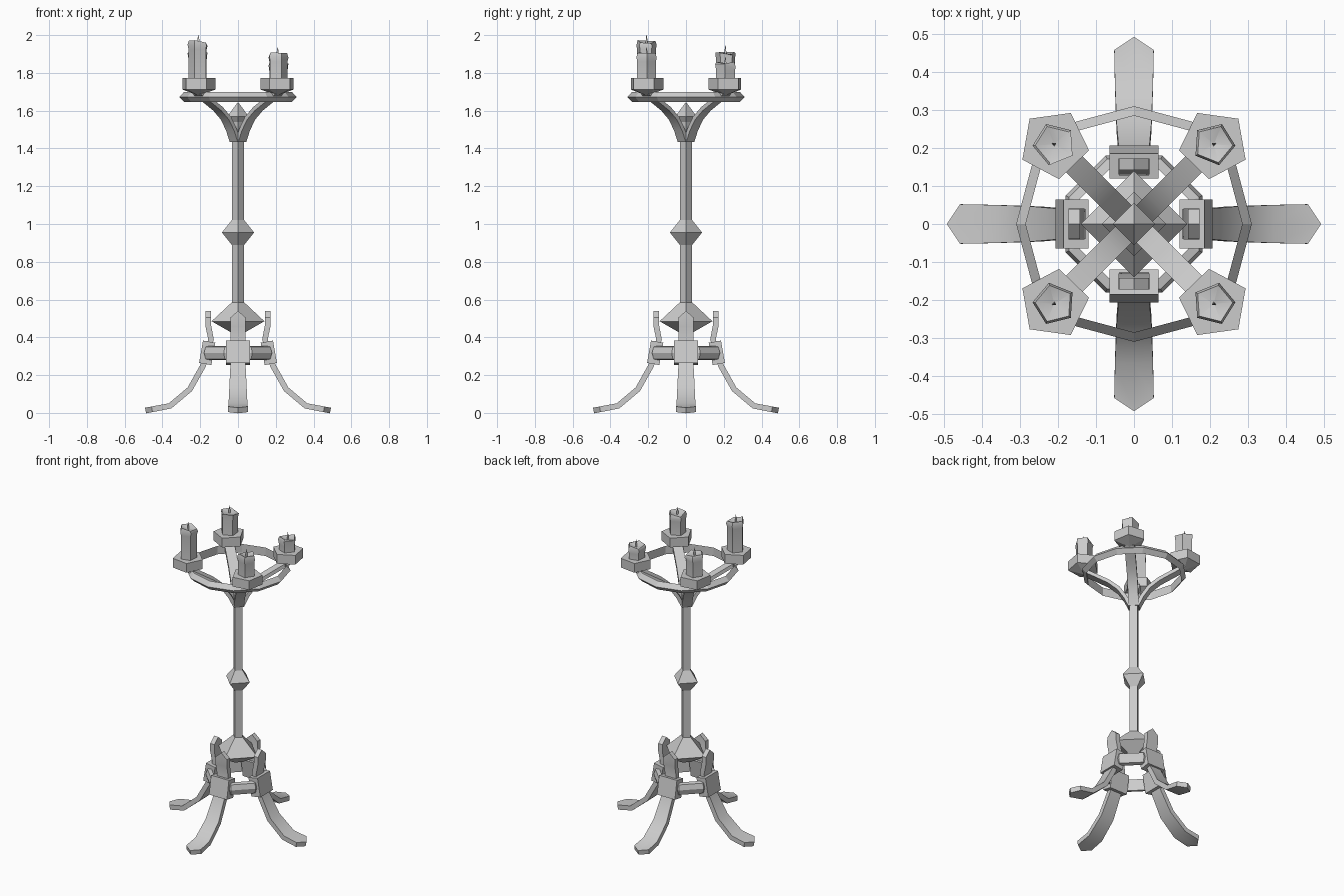
import bpy, bmesh, math, random
from mathutils import Matrix, Vector

if "Cube" in bpy.data.objects:
    bpy.data.objects.remove(bpy.data.objects["Cube"], do_unlink=True)
random.seed(4)

iron = bpy.data.materials.new("iron_grey")
iron.use_nodes = True
GREY = (0.6, 0.6, 0.6, 1)
iron.diffuse_color = GREY
iron.node_tree.nodes["Principled BSDF"].inputs["Base Color"].default_value = GREY


def finish(name, bm, matrix=None, smooth=None):
    """Turn a bmesh into a named object, optionally smooth below an angle."""
    if matrix:
        bm.transform(matrix)
    bmesh.ops.remove_doubles(bm, verts=bm.verts, dist=0.0005)
    bmesh.ops.recalc_face_normals(bm, faces=bm.faces)
    mesh = bpy.data.meshes.new(name)
    bm.to_mesh(mesh)
    bm.free()
    mesh.materials.append(iron)
    if smooth:
        mesh.shade_smooth()
        mesh.set_sharp_from_angle(angle=math.radians(smooth))
    ob = bpy.data.objects.new(name, mesh)
    bpy.context.collection.objects.link(ob)
    return ob


def lathe(profile, sides, turn=0, closed=False):
    """Spin (radius, height) points; closed joins the last point to the first."""
    bm = bmesh.new()
    rings = []
    for r, z in profile:
        rings.append([bm.verts.new((r * math.cos(a), r * math.sin(a), z))
                      for a in (math.radians(turn) + math.tau * i / sides for i in range(sides))])
    pairs = list(zip(rings, rings[1:]))
    if closed:
        pairs.append((rings[-1], rings[0]))
    else:
        bm.faces.new(rings[0])
        bm.faces.new(rings[-1])
    for low, high in pairs:
        for i in range(sides):
            j = (i + 1) % sides
            bm.faces.new((low[i], low[j], high[j], high[i]))
    return bm


def strap(path, thick, tip=0.0):
    """Flat bar along (radius, height, half width) points, with pointed ends."""
    bm = bmesh.new()
    pts = [Vector((r, 0, z)) for r, z, _ in path]
    sections = []
    last = len(pts) - 1
    for i, p in enumerate(pts):
        along = (pts[min(i + 1, last)] - pts[max(i - 1, 0)]).normalized()
        across = Vector((-along.z, 0, along.x)) * thick / 2
        point = along * tip * ((i == last) - (i == 0))
        side = Vector((0, path[i][2], 0))
        sections.append([bm.verts.new(v) for v in (
            p + across - side, p + across + point, p + across + side,
            p - across + side, p - across + point, p - across - side)])
    for a, b in zip(sections, sections[1:]):
        for i in range(6):
            j = (i + 1) % 6
            bm.faces.new((a[i], a[j], b[j], b[i]))
    for s in (sections[0], sections[-1]):
        bm.faces.new((s[0], s[1], s[4], s[5]))
        bm.faces.new((s[1], s[2], s[3], s[4]))
    return bm


def spin(degrees):
    return Matrix.Rotation(math.radians(degrees), 4, "Z")


# Square post with flared foot, middle knob and pointed finial
finish("post", lathe([(0.033, 0.45), (0.033, 1.56)], 4))
finish("post_base", lathe([(0.035, 0.425), (0.14, 0.485), (0.033, 0.585)], 4))
finish("post_knob", lathe([(0.033, 0.89), (0.085, 0.955), (0.033, 1.02)], 4))
finish("post_finial", lathe([(0.033, 1.54), (0.056, 1.57), (0.001, 1.645)], 4))

# Hoops
finish("top_hoop", lathe([(0.285, 1.645), (0.31, 1.672), (0.285, 1.7)], 12, closed=True))
finish("leg_hoop", lathe([(0.16, 0.28), (0.185, 0.285), (0.195, 0.318),
                          (0.185, 0.35), (0.16, 0.355)], 8, 22.5, closed=True))

# Legs with their clamps
LEG = [(0.157, 0.505, 0.04), (0.157, 0.46, 0.041), (0.143, 0.39, 0.04), (0.16, 0.32, 0.04),
       (0.185, 0.25, 0.04), (0.255, 0.125, 0.046), (0.36, 0.037, 0.05), (0.455, 0.019, 0.052)]
for k, place in enumerate(("left", "back", "right", "front")):
    finish("leg_" + place, strap(LEG, 0.03, 0.035), spin(90 * k), 35)
    box = bmesh.new()
    bmesh.ops.create_cube(box, size=1)
    shape = (Matrix.Translation((0.163, 0, 0.318)) @ Matrix.Rotation(math.radians(-10), 4, "Y")
             @ Matrix.Diagonal((0.066, 0.128, 0.12, 1)))
    finish("clamp_" + place, box, spin(90 * k) @ shape)

# Arms, cups and candles on the diagonals
ARM = [(0.022, 1.44, 0.03), (0.05, 1.5, 0.03), (0.09, 1.56, 0.03), (0.15, 1.61, 0.03),
       (0.22, 1.65, 0.03), (0.3, 1.695, 0.03)]
CANDLES = [("front_right", -1, -1, 1.965), ("front_left", 1, -1, 1.9),
           ("back_right", -1, 1, 1.91), ("back_left", 1, 1, 1.85)]
for place, sx, sy, top in CANDLES:
    finish("arm_" + place, strap(ARM, 0.022), spin(math.degrees(math.atan2(sy, sx))), 35)
    spot = Matrix.Translation((0.21 * sx, 0.21 * sy, 0)) @ Matrix.Diagonal((-sx, sy, 1, 1))
    finish("cup_" + place, lathe([(0.001, 1.68), (0.093, 1.712), (0.093, 1.772)], 5, 62), spot)
    # Uneven melted rim around a dished top
    wax = lathe([(0.052, 1.765), (0.052, top - 0.04), (0.057, top - 0.01),
                 (0.05, top), (0.001, top - 0.012)], 5, 40)
    for v in wax.verts:
        if v.co.z > top - 0.011 and v.co.xy.length > 0.01:
            v.co.z += random.uniform(-0.014, 0.01)
    finish("candle_" + place, wax, spot, 50)
    finish("wick_" + place, lathe([(0.007, top - 0.02), (0.006, top + 0.012),
                                   (0.001, top + 0.035)], 3, 30), spot)
